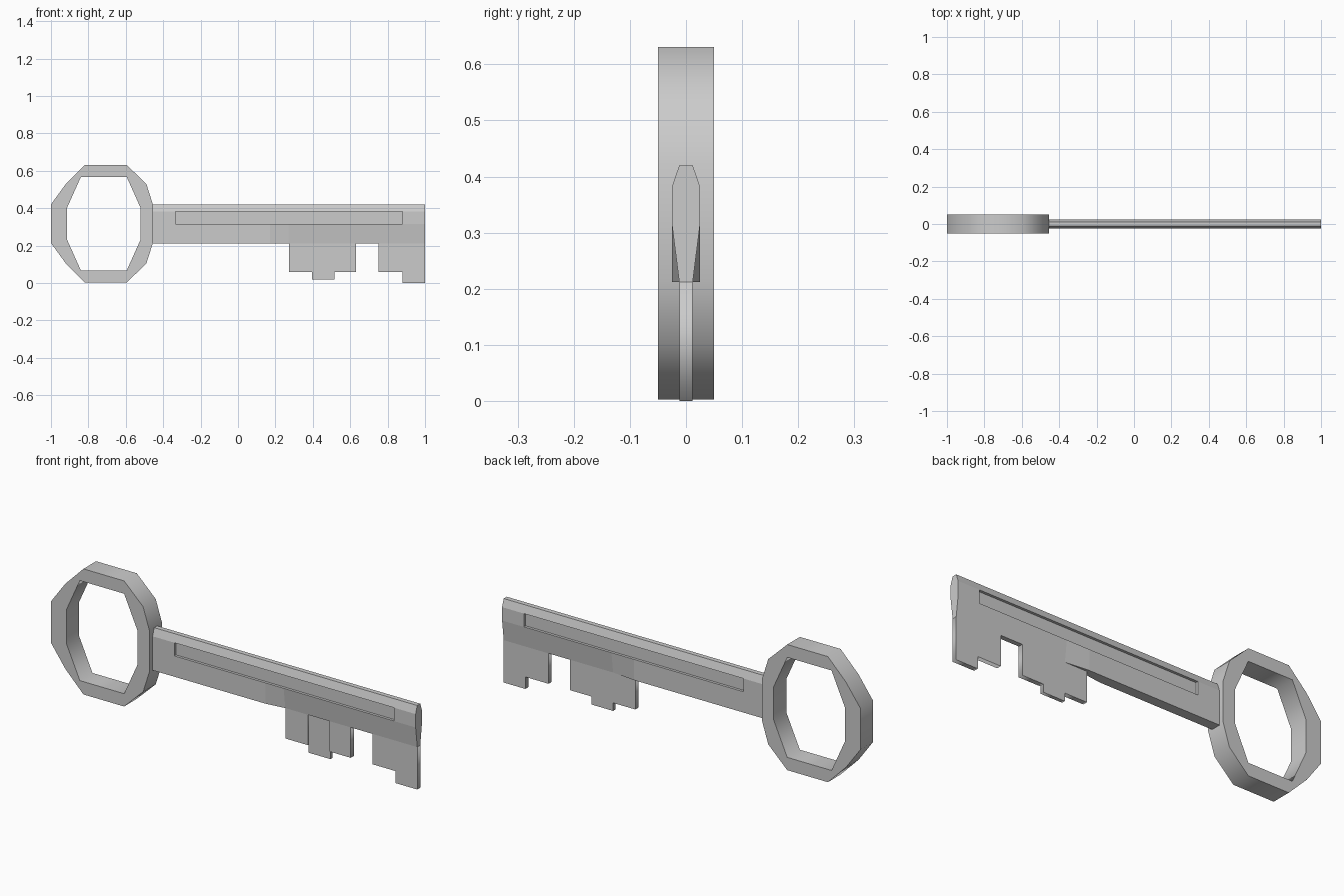
import bpy, bmesh
from math import pi

if "Cube" in bpy.data.objects:
    bpy.data.objects.remove(bpy.data.objects["Cube"])


def plate(name, loops, depth, y=0.0):
    """Flat plate from closed x/z outlines (extra loops become holes), thickened along y."""
    cu = bpy.data.curves.new(name, 'CURVE')
    cu.dimensions = '2D'
    cu.fill_mode = 'BOTH'
    cu.extrude = depth
    for pts in loops:
        sp = cu.splines.new('POLY')
        sp.points.add(len(pts) - 1)
        for p, (x, z) in zip(sp.points, pts):
            p.co = (x, z, 0, 1)
        sp.use_cyclic_u = True
    ob = bpy.data.objects.new(name, cu)
    ob.rotation_euler = (pi / 2, 0, 0)
    ob.location.y = y
    bpy.context.collection.objects.link(ob)
    return ob


def mirror_z(pts, mid):
    """Complete an upper half outline by reflecting it about z = mid."""
    return pts + [(x, 2 * mid - z) for x, z in reversed(pts)]


# Bow: twelve-sided ring with an eight-sided hole
MID = 0.317
outer = mirror_z([(-1, .42), (-.92, .53), (-.82, .631), (-.595, .631),
                  (-.49, .53), (-.455, .42)], MID)
inner = mirror_z([(-.915, .40), (-.84, .567), (-.595, .567), (-.52, .40)], MID)
plate("bow_ring", [outer, inner], 0.05)

# Shank: lofted section whose lower edge thins out before the teeth
W, T = 0.025, 0.012
stations = [(-.48, W, W), (.17, W, W), (.27, T, W), (.395, T, T), (1.0, T, T)]
bm = bmesh.new()
rings = []
for x, front, back in stations:
    section = [(-front, .212), (-W, .315), (-W, .382), (-T, .42),
               (T, .42), (W, .382), (W, .315), (back, .212)]
    rings.append([bm.verts.new((x, y, z)) for y, z in section])
for a, b in zip(rings, rings[1:]):
    for i in range(8):
        j = (i + 1) % 8
        bm.faces.new((a[i], a[j], b[j], b[i]))
bm.faces.new(rings[0])
bm.faces.new(rings[-1])
bmesh.ops.recalc_face_normals(bm, faces=bm.faces)
me = bpy.data.meshes.new("shank")
bm.to_mesh(me)
bm.free()
shank = bpy.data.objects.new("shank", me)
bpy.context.collection.objects.link(shank)

# Long groove recessed into both sides of the shank
for side in (-1, 1):
    bpy.ops.mesh.primitive_cube_add(size=1, location=(.2725, side * .037, .349))
    cutter = bpy.context.object
    cutter.name = "groove_cutter"
    cutter.scale = (1.215, .05, .066)
    cutter.hide_render = True
    cutter.display_type = 'WIRE'
    mod = shank.modifiers.new("groove", 'BOOLEAN')
    mod.operation = 'DIFFERENCE'
    mod.solver = 'EXACT'
    mod.object = cutter

# Apply the grooves, then drop the helpers
dg = bpy.context.evaluated_depsgraph_get()
carved = bpy.data.meshes.new_from_object(shank.evaluated_get(dg))
shank.modifiers.clear()
shank.data = carved
for ob in [o for o in bpy.data.objects if o.name.startswith("groove_cutter")]:
    bpy.data.objects.remove(ob)

# Teeth
TOP = 0.213


def box(x0, x1, z):
    return [(x0, z), (x1, z), (x1, TOP), (x0, TOP)]


plate("tooth_inner", [box(.272, .395, .06)], T)
plate("tooth_middle", [box(.395, .515, .02)], .009, .003)
plate("tooth_centre", [box(.515, .632, .06)], T)
plate("tooth_tip", [[(.752, .06), (.88, .06), (.88, 0), (1, 0), (1, TOP), (.752, TOP)]], T)
